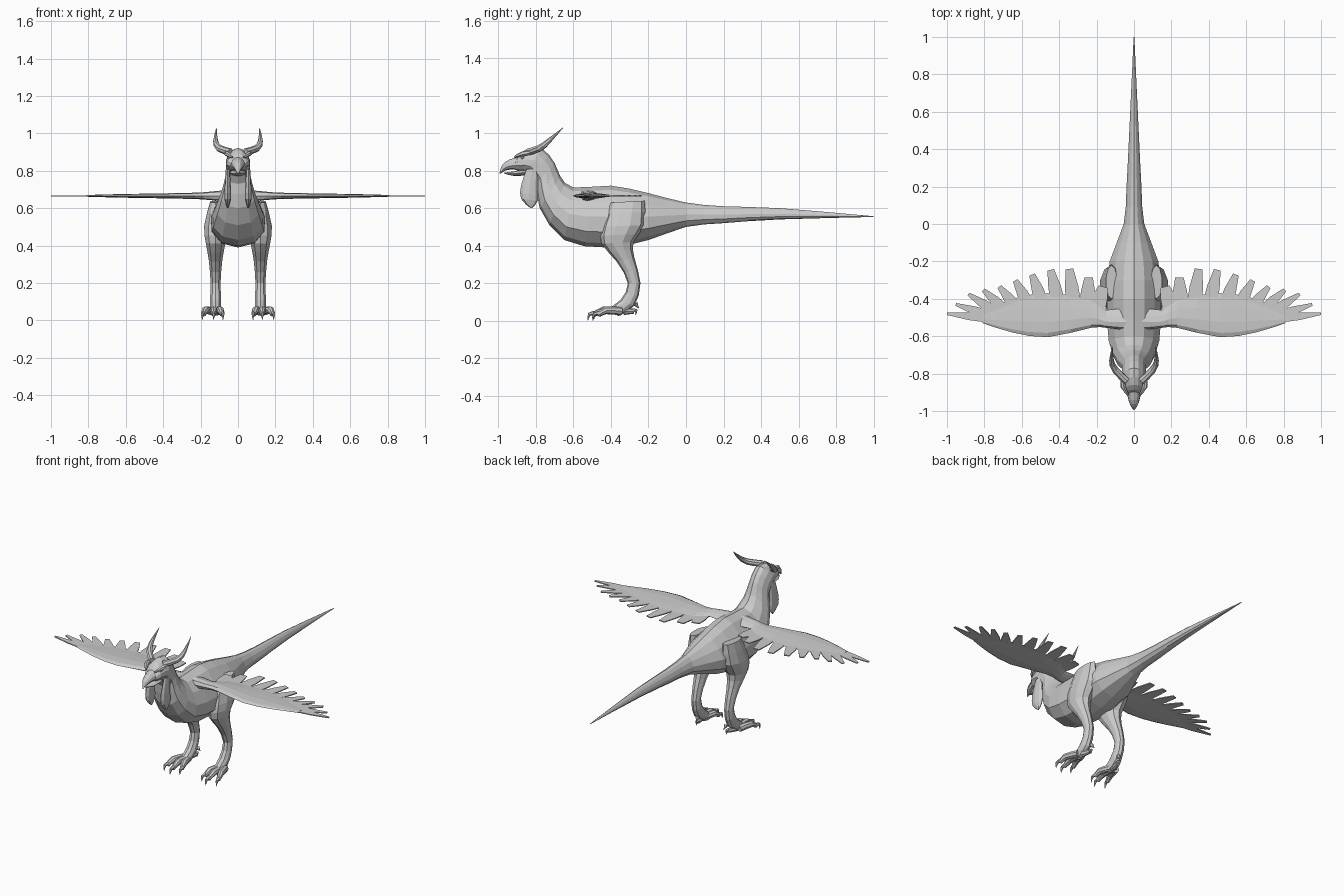
import bpy, bmesh, math
from mathutils import Vector

cube = bpy.data.objects.get("Cube")
if cube:
    bpy.data.objects.remove(cube)

shade = 0.6
colour = (shade, shade, shade, 1)
grey = bpy.data.materials.new("plain grey")
grey.use_nodes = True
grey.diffuse_color = colour
grey.node_tree.nodes["Principled BSDF"].inputs["Base Color"].default_value = colour


def spline(rows, steps=2):
    """Fill in rows between the key rows along a smooth curve."""
    rows = [Vector(row) for row in rows]
    filled = []
    for i in range(len(rows) - 1):
        start, end = rows[i], rows[i + 1]
        before = rows[max(i - 1, 0)]
        after = rows[min(i + 2, len(rows) - 1)]
        leave, arrive = (end - before) / 2, (after - start) / 2
        for step in range(steps):
            t = step / steps
            ease = t * t * (3 - 2 * t)
            filled.append(start.lerp(end, ease) + leave * t * (1 - t) ** 2
                          - arrive * t * t * (1 - t))
    return filled + [rows[-1]]


def skin(name, rings, mirror=True):
    """Join rings of points into a closed, flat shaded skin."""
    bm = bmesh.new()
    loops = [[bm.verts.new(point) for point in ring] for ring in rings]
    count = len(loops[0])
    for near, far in zip(loops, loops[1:]):
        for i in range(count):
            j = (i + 1) % count
            bm.faces.new((near[i], near[j], far[j], far[i]))
    bm.faces.new(loops[0])
    bm.faces.new(loops[-1])
    bmesh.ops.recalc_face_normals(bm, faces=bm.faces[:])
    mesh = bpy.data.meshes.new(name)
    bm.to_mesh(mesh)
    bm.free()
    mesh.materials.append(grey)
    part = bpy.data.objects.new(name, mesh)
    bpy.context.collection.objects.link(part)
    if mirror:
        part.modifiers.new("both sides", "MIRROR")


def oval(first, second, side, taper=0.0, count=10):
    """Ring through two points, bulging sideways; taper widens the first end."""
    first, second, side = Vector(first), Vector(second), Vector(side)
    centre, reach = (first + second) / 2, (first - second) / 2
    angles = [math.tau * i / count for i in range(count)]
    return [centre + reach * math.cos(a) + side * math.sin(a) * (1 + taper * math.cos(a))
            for a in angles]


def profile_loft(name, rows, taper=0.0, count=10, centre=0.0, mirror=True):
    """Rows hold one edge as y, z, the other edge as y, z, then half the width."""
    rings = [oval((centre, y1, z1), (centre, y2, z2), (width, 0, 0), taper, count)
             for y1, z1, y2, z2, width in spline(rows)]
    skin(name, rings, mirror)


def tube(name, path, count=8):
    """Path rows hold a point and its radius."""
    path = spline(path)
    points = [row.to_3d() for row in path]
    across = (points[1] - points[0]).orthogonal()
    rings = []
    for i, point in enumerate(points):
        ahead = points[min(i + 1, len(points) - 1)] - points[max(i - 1, 0)]
        ahead.normalize()
        across = (across - ahead * across.dot(ahead)).normalized()
        radius = path[i][3]
        rings.append(oval(point + across * radius, point - across * radius,
                          ahead.cross(across) * radius, count=count))
    skin(name, rings)


# Tail, body, neck and skull in one skin
profile_loft("body", [
    (1, .557, 1, .553, .002),
    (.5, .6, .5, .54, .025),
    (.2, .61, .2, .52, .04),
    (0, .63, 0, .5, .055),
    (-.2, .68, -.2, .43, .13),
    (-.4, .72, -.42, .39, .145),
    (-.6, .71, -.65, .43, .135),
    (-.67, .77, -.78, .6, .09),
    (-.7, .84, -.8, .73, .065),
    (-.77, .92, -.85, .79, .065),
    (-.86, .91, -.9, .8, .055),
    (-.9, .87, -.92, .81, .04),
], taper=-.25, count=12, mirror=False)

# Hooked beak
profile_loft("upper_beak", [
    (-.87, .88, -.87, .81, .046),
    (-.94, .86, -.94, .805, .03),
    (-.98, .83, -.965, .8, .018),
    (-.995, .785, -.99, .783, .003),
], taper=-.15, mirror=False)
profile_loft("lower_beak", [
    (-.85, .81, -.85, .775, .042),
    (-.92, .796, -.92, .772, .03),
    (-.97, .79, -.97, .785, .006),
], count=8, mirror=False)

# Face
tube("eye", [(.04, -.87, .87, .013), (.057, -.875, .87, .006)])
tube("brow", [(.03, -.915, .872, .005), (.058, -.87, .89, .014), (.06, -.8, .9, .008)], 6)
tube("horn", [
    (.04, -.84, .9, .02),
    (.1, -.78, .92, .019),
    (.12, -.73, .96, .013),
    (.115, -.655, 1.03, .001),
])
profile_loft("wattle", [
    (-.85, .81, -.79, .81, .01),
    (-.88, .72, -.79, .7, .017),
    (-.88, .65, -.79, .64, .017),
    (-.83, .6, -.82, .6, .004),
], count=8, centre=.055)

# Wing blade, thick along the leading edge: x, leading y, trailing y, thickness
blade = spline([
    (.03, -.57, -.44, .03),
    (.15, -.555, -.46, .02),
    (.23, -.555, -.4, .015),
    (.46, -.605, -.37, .011),
    (.65, -.58, -.4, .008),
    (.81, -.53, -.47, .004),
])
wing_height = .666
skin("wing", [oval((x, lead, wing_height), (x, trail, wing_height), (0, 0, thick), taper=.6)
              for x, lead, trail, thick in blade])

# Flight feathers fan out from the blade: root x, y and tip x, y
fan = spline([
    (.2, -.46, .165, -.335),
    (.32, -.45, .345, -.24),
    (.48, -.45, .545, -.27),
    (.61, -.47, .72, -.335),
    (.71, -.49, .885, -.375),
    (.74, -.51, 1, -.48),
])
for i, feather in enumerate(fan):
    slim = 1 - i / 20
    root = Vector((feather[0], feather[1], wing_height))
    tip = Vector((feather[2], feather[3], wing_height))
    side = (tip - root).cross(Vector((0, 0, 1))).normalized() * slim
    thick = Vector((0, 0, .003))
    middle = root.lerp(tip, .55)
    stations = [(root, .045), (middle, .04), (tip, .025 * slim)]
    skin(f"feather_{i + 1}", [
        [point + side * half + thick, point - side * half + thick,
         point - side * half - thick, point + side * half - thick]
        for point, half in stations])

# Legs from hip to foot
profile_loft("leg", [
    (-.4, .63, -.22, .64, .03),
    (-.45, .5, -.22, .51, .064),
    (-.45, .41, -.28, .42, .055),
    (-.37, .315, -.275, .335, .038),
    (-.31, .2, -.243, .2, .028),
    (-.35, .11, -.275, .08, .032),
    (-.425, .06, -.36, .025, .03),
], centre=.12)

# Toes and claws fan out from the foot
foot_x, foot_y = .13, -.385
for label, spread, reach in (("inner", -.045, .08), ("middle", 0, .11), ("outer", .055, .085)):
    end_x, end_y = foot_x + spread, foot_y - reach
    tube(label + "_toe", [
        (foot_x + spread * .3, foot_y + .04, .05, .022),
        (foot_x + spread * .8, foot_y - reach / 2, .055, .02),
        (end_x, end_y, .03, .012),
    ])
    tube(label + "_claw", [
        (end_x, end_y + .015, .04, .012),
        (end_x + spread / 10, end_y - .02, .035, .009),
        (end_x + spread / 10, end_y - .028, .002, .001),
    ], 6)
tube("rear_toe", [(.125, -.33, .05, .02), (.11, -.28, .05, .013)])
tube("rear_claw", [(.11, -.285, .055, .011), (.11, -.265, .055, .008), (.11, -.27, .03, .001)], 6)
tube("spur", [(.105, -.27, .09, .014), (.1, -.25, .065, .001)], 6)
